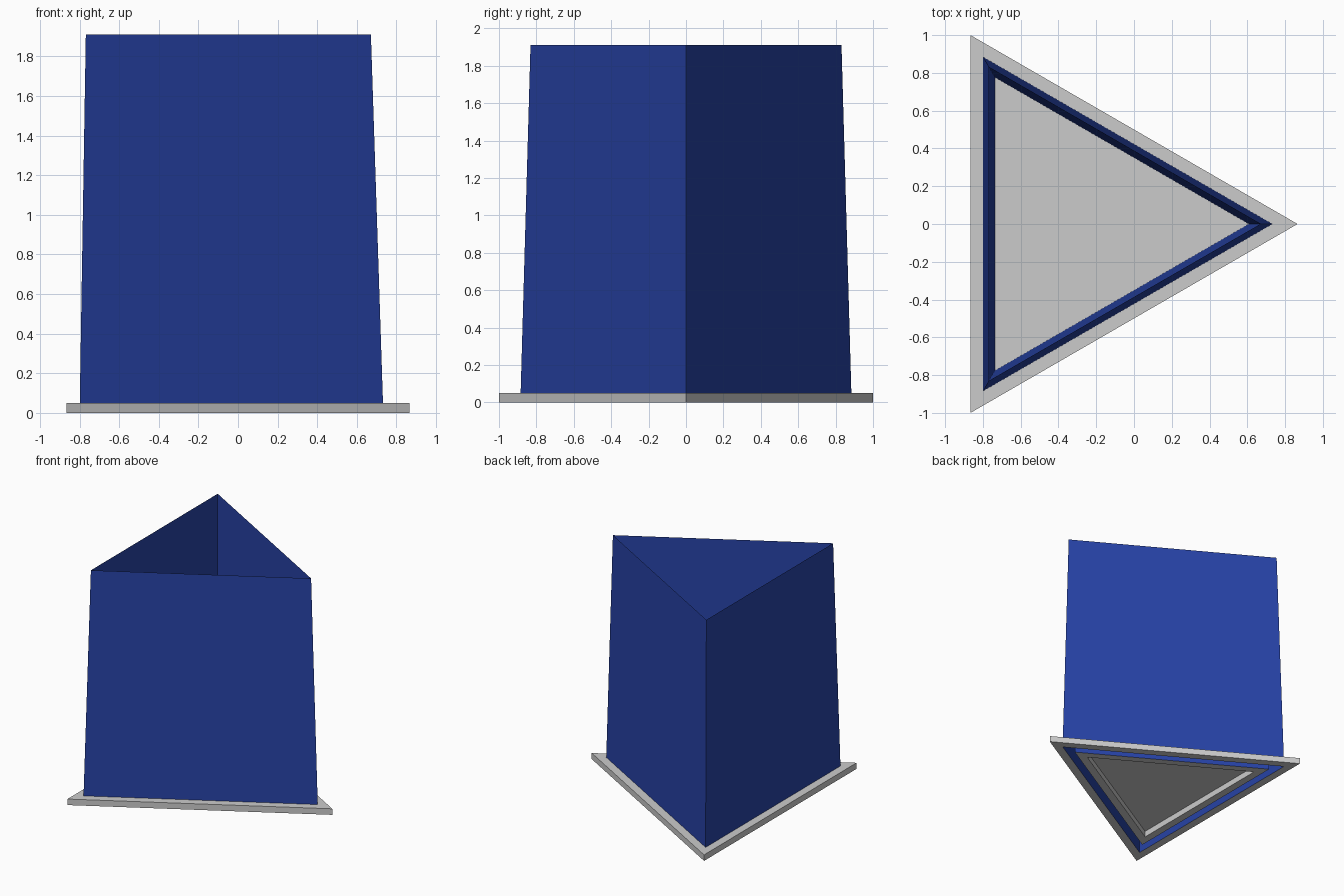
import bpy, bmesh
from math import cos, sin, radians

if "Cube" in bpy.data.objects:
    bpy.data.objects.remove(bpy.data.objects["Cube"])

CX = -0.2887  # triangle centroid, so the bounding box is centred on x = 0


def tri_loft(name, profile, closed=False, cap=False, color=None):
    """Connect triangular loops given as (circumradius, z) pairs."""
    bm = bmesh.new()
    loops = [[bm.verts.new((CX + r * cos(radians(a)), r * sin(radians(a)), z))
              for a in (0, 120, 240)] for r, z in profile]
    pairs = list(zip(loops, loops[1:]))
    if closed:
        pairs.append((loops[-1], loops[0]))
    for a, b in pairs:
        for i in range(3):
            j = (i + 1) % 3
            bm.faces.new((a[i], a[j], b[j], b[i]))
    if cap:
        bm.faces.new(loops[-1])
    if closed:
        bmesh.ops.recalc_face_normals(bm, faces=bm.faces)
    mesh = bpy.data.meshes.new(name)
    bm.to_mesh(mesh)
    bm.free()
    ob = bpy.data.objects.new(name, mesh)
    bpy.context.collection.objects.link(ob)
    if color:
        mat = bpy.data.materials.new(name + "_paint")
        mat.diffuse_color = color
        mat.use_nodes = True
        mat.node_tree.nodes["Principled BSDF"].inputs["Base Color"].default_value = mat.diffuse_color
        mesh.materials.append(mat)
    return ob


T = 0.05           # base thickness
R_OUT = 1.1547     # outer rim
R_WALL = 1.021     # outside of wall foot
R_IN = 0.897       # inside of wall foot
R_FLOOR = 0.77     # floor panel

# Outer base rim: underside, edge, top
tri_loft("base_rim", [(R_WALL, 0), (R_OUT, 0), (R_OUT, T), (R_WALL, T)])

# Tapered hollow wall, open below, closing to a sharp top edge
tri_loft("wall", [(R_WALL, 0), (R_WALL, T), (0.96, 1.91), (R_IN, T), (R_IN, 0)],
         color=(0.02, 0.055, 0.38, 1))

# Inner base ring with a thin floor panel level with its top
tri_loft("inner_ring", [(R_IN, T), (R_FLOOR, T), (R_FLOOR, 0), (R_IN, 0)])
tri_loft("floor_panel", [(R_FLOOR, T)], cap=True)
